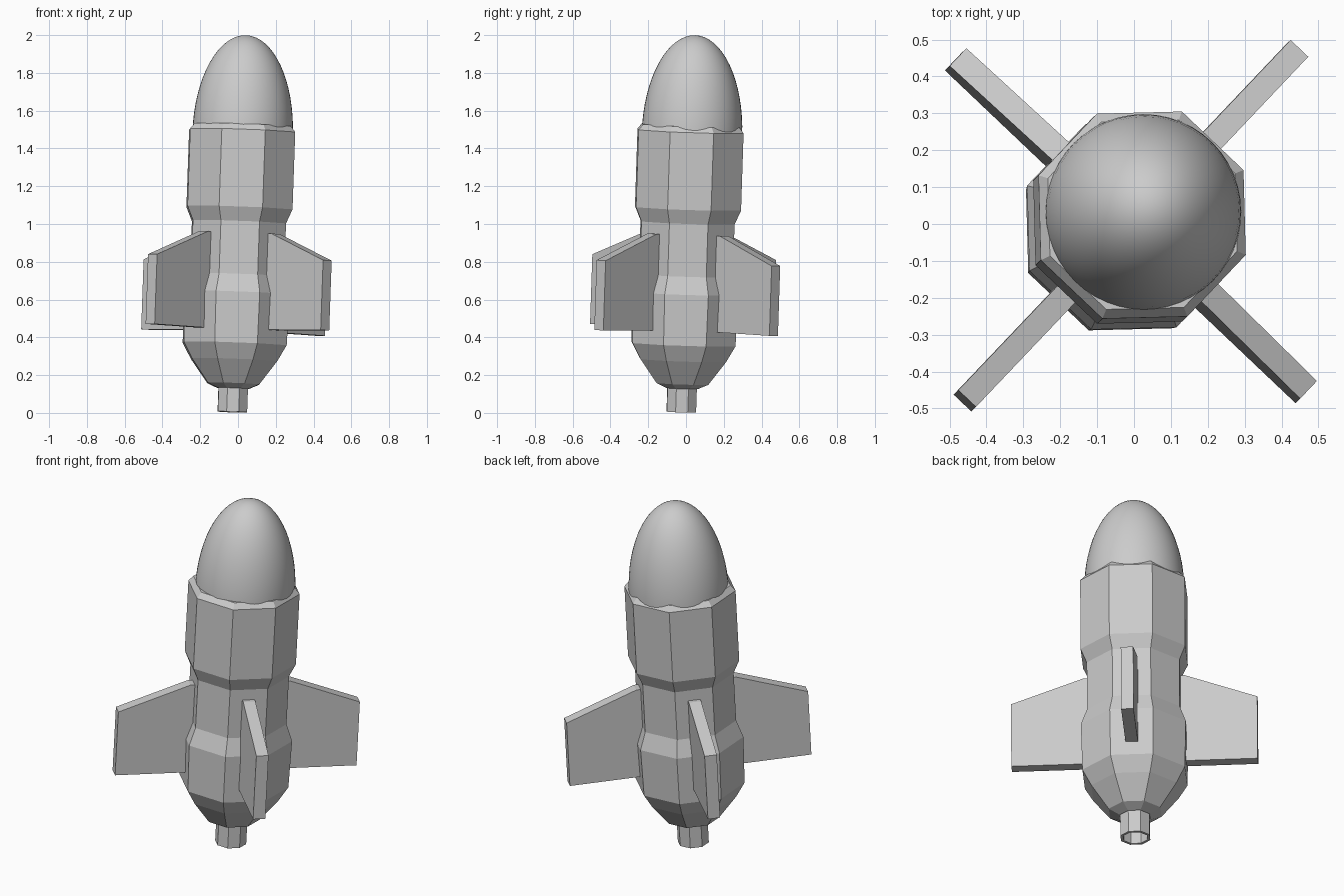
import bpy, bmesh, math
from mathutils import Matrix, Vector

cube = bpy.data.objects.get("Cube")
if cube:
    bpy.data.objects.remove(cube)

# Single grey material
grey = bpy.data.materials.new("light_grey")
grey.use_nodes = True
colour = (0.6, 0.6, 0.6, 1)
grey.diffuse_color = colour
grey.node_tree.nodes["Principled BSDF"].inputs["Base Color"].default_value = colour

# Everything is built upright, then leaned slightly along this axis
lean = Vector((0, 0, 1)).rotation_difference(Vector((0.035, 0.033, 1)))
TILT = Matrix.Translation((-0.03, -0.025, 0.005)) @ lean.to_matrix().to_4x4()
TWIST = math.radians(1.5)


def finish(name, bm, smooth=False):
    bmesh.ops.recalc_face_normals(bm, faces=bm.faces[:])
    for face in bm.faces:
        face.smooth = smooth
    mesh = bpy.data.meshes.new(name)
    bm.to_mesh(mesh)
    bm.free()
    mesh.materials.append(grey)
    obj = bpy.data.objects.new(name, mesh)
    obj.matrix_world = TILT
    bpy.context.collection.objects.link(obj)
    return obj


def lathe(name, profile, sides, smooth=False):
    """Spin (radius, height) points into rings and cap both ends."""
    bm = bmesh.new()
    rings = []
    for radius, height in profile:
        angles = [TWIST + math.tau * (i + 0.5) / sides for i in range(sides)]
        rings.append([bm.verts.new((radius * math.cos(a), radius * math.sin(a), height))
                      for a in angles])
    for low, high in zip(rings, rings[1:]):
        for i in range(sides):
            j = (i + 1) % sides
            bm.faces.new((low[i], low[j], high[j], high[i]))
    bm.faces.new(rings[0])
    bm.faces.new(rings[-1])
    return finish(name, bm, smooth)


# Octagonal body with a waist, and a collar sloping up to the nose
lathe("body", [(0.09, 0.125), (0.148, 0.15), (0.245, 0.275), (0.295, 0.36),
               (0.302, 0.63), (0.267, 0.725), (0.267, 1.005), (0.301, 1.08),
               (0.301, 1.49), (0.275, 1.52)], 8)

# Hollow nozzle
lathe("nozzle", [(0.068, 0.12), (0.068, 0), (0.084, 0), (0.084, 0.14)], 8)

# Smooth half-ellipsoid nose
bm = bmesh.new()
bmesh.ops.create_uvsphere(bm, u_segments=48, v_segments=32, radius=1)
bmesh.ops.bisect_plane(bm, geom=bm.verts[:] + bm.edges[:] + bm.faces[:],
                       plane_co=(0, 0, -0.05), plane_no=(0, 0, 1), clear_inner=True)
bmesh.ops.transform(bm, verts=bm.verts[:], matrix=Matrix.Translation((0.003, 0.008, 1.475))
                    @ Matrix.Diagonal((0.266, 0.266, 0.522, 1)))
finish("nose", bm, smooth=True)

# Four diagonal fins
outline = [(0.18, 0.435), (0.655, 0.435), (0.655, 0.805), (0.27, 0.945), (0.18, 0.945)]
half = 0.033
for i, place in enumerate(("left_back", "right_back", "right_front", "left_front")):
    bm = bmesh.new()
    face = bm.faces.new([bm.verts.new((r, -half, h)) for r, h in outline])
    grown = bmesh.ops.extrude_face_region(bm, geom=[face])["geom"]
    bmesh.ops.translate(bm, vec=(0, 2 * half, 0),
                        verts=[g for g in grown if isinstance(g, bmesh.types.BMVert)])
    turn = Matrix.Rotation(math.radians(45 + 90 * i) + TWIST, 4, "Z")
    bmesh.ops.transform(bm, verts=bm.verts[:], matrix=turn)
    finish(place + "_fin", bm)
